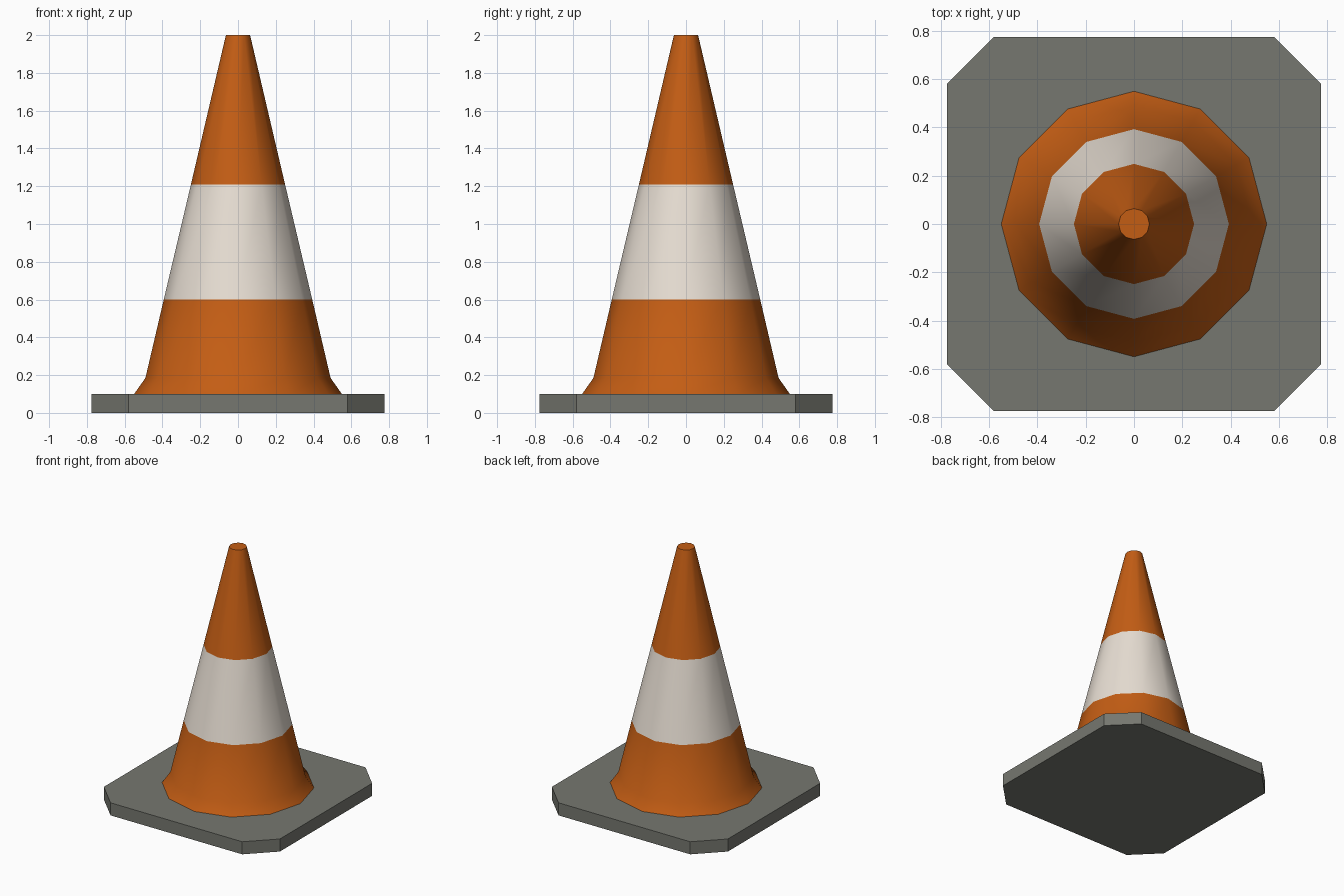
import bpy, bmesh, math

if "Cube" in bpy.data.objects:
    bpy.data.objects.remove(bpy.data.objects["Cube"])


def material(name, rgb):
    m = bpy.data.materials.new(name)
    m.diffuse_color = (*rgb, 1)
    m.use_nodes = True
    m.node_tree.nodes["Principled BSDF"].inputs["Base Color"].default_value = m.diffuse_color
    return m


orange = material("orange plastic", (0.55, 0.11, 0.007))
white = material("off white band", (0.80, 0.73, 0.65))
grey = material("grey rubber", (0.18, 0.185, 0.16))


def stack(name, rings, mats, band=None):
    """Closed solid skinned over rings of equal point count."""
    bm = bmesh.new()
    loops = [[bm.verts.new(p) for p in ring] for ring in rings]
    n = len(loops[0])
    for k, (a, b) in enumerate(zip(loops, loops[1:])):
        for i in range(n):
            j = (i + 1) % n
            f = bm.faces.new((a[i], a[j], b[j], b[i]))
            f.material_index = 1 if k == band else 0
    bm.faces.new(loops[0][::-1])
    bm.faces.new(loops[-1])
    me = bpy.data.meshes.new(name)
    bm.to_mesh(me)
    bm.free()
    for m in mats:
        me.materials.append(m)
    ob = bpy.data.objects.new(name, me)
    bpy.context.collection.objects.link(ob)
    return ob


# Square foot with cut corners
H, C = 0.775, 0.58
outline = [(H, -C), (H, C), (C, H), (-C, H), (-H, C), (-H, -C), (-C, -H), (C, -H)]
stack("base_plate", [[(x, y, z) for x, y in outline] for z in (0, 0.1)], [grey])

# Twelve-sided cone with flared skirt and white band
profile = [(0.55, 0.1), (0.49, 0.185), (0.393, 0.6), (0.249, 1.21), (0.064, 2.0)]
rings = [[(r * math.cos(math.tau * i / 12), r * math.sin(math.tau * i / 12), z)
          for i in range(12)] for r, z in profile]
cone = stack("cone_body", rings, [orange, white], band=2)

# Smooth sides, crisp rims
bpy.context.view_layer.objects.active = cone
cone.select_set(True)
bpy.ops.object.shade_smooth_by_angle(angle=math.radians(40))
